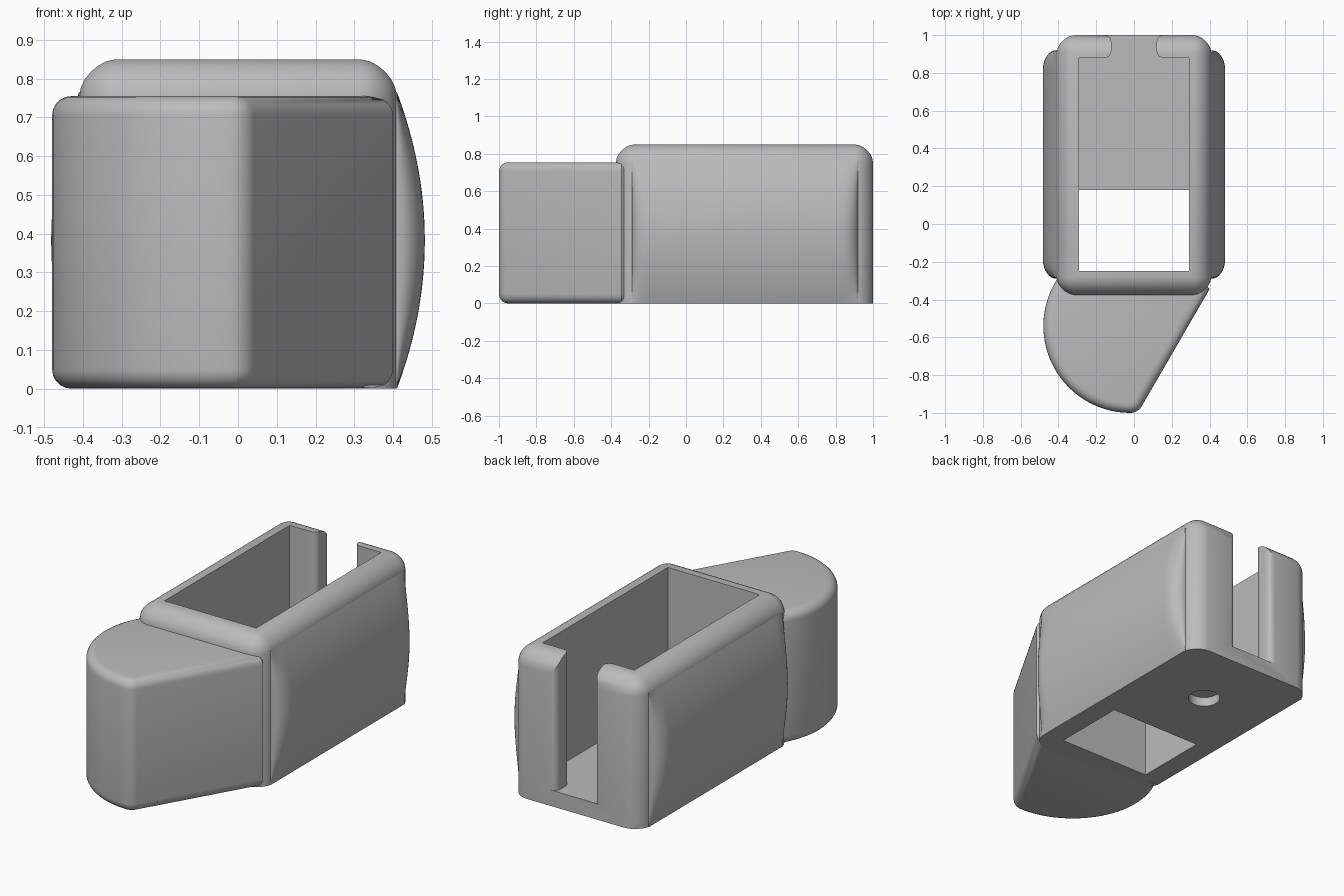
import bpy, bmesh
from math import sin, cos, pi, radians, sqrt

if "Cube" in bpy.data.objects:
    bpy.data.objects.remove(bpy.data.objects["Cube"])

grey = bpy.data.materials.new("plain_grey")
grey.use_nodes = True
grey.diffuse_color = (0.5, 0.5, 0.5, 1)
grey.node_tree.nodes["Principled BSDF"].inputs["Base Color"].default_value = (0.5, 0.5, 0.5, 1)


def make(name, bm):
    bmesh.ops.recalc_face_normals(bm, faces=bm.faces)
    mesh = bpy.data.meshes.new(name)
    bm.to_mesh(mesh)
    bm.free()
    obj = bpy.data.objects.new(name, mesh)
    bpy.context.collection.objects.link(obj)
    mesh.materials.append(grey)
    return obj


def activate(obj):
    bpy.ops.object.select_all(action='DESELECT')
    obj.select_set(True)
    bpy.context.view_layer.objects.active = obj


def smooth(obj):
    activate(obj)
    bpy.ops.object.shade_smooth_by_angle(angle=radians(35))


def prism(points, depth):
    """Extrude a closed loop of 3D points along a vector."""
    bm = bmesh.new()
    face = bm.faces.new([bm.verts.new(p) for p in points])
    ext = bmesh.ops.extrude_face_region(bm, geom=[face])
    moved = [v for v in ext["geom"] if isinstance(v, bmesh.types.BMVert)]
    bmesh.ops.translate(bm, verts=moved, vec=depth)
    return bm


def arc(cx, cy, r, a0, a1, n):
    steps = [radians(a0 + (a1 - a0) * i / n) for i in range(n + 1)]
    return [(cx + r * cos(a), cy + r * sin(a)) for a in steps]


def cut(obj, cutter):
    cutter.hide_render = True
    mod = obj.modifiers.new("cut", 'BOOLEAN')
    mod.operation = 'DIFFERENCE'
    mod.solver = 'EXACT'
    mod.object = cutter
    activate(obj)
    bpy.ops.object.modifier_apply(modifier=mod.name)
    bpy.data.objects.remove(cutter)


# Holder box: rounded at the top and upright edges, sharp at the base
W, FRONT, BACK, H = 0.41, -0.375, 1.0, 0.85
FLOOR = 0.09
bm = prism([(-W, FRONT, 0), (W, FRONT, 0), (W, BACK, 0), (-W, BACK, 0)], (0, 0, H))
rounded = [e for e in bm.edges if max(v.co.z for v in e.verts) > 0.5]
bmesh.ops.bevel(bm, geom=rounded, offset=0.095, segments=6, profile=0.45, affect='EDGES')
box = make("holder_box", bm)

# Cavity with the opening through the front part of the floor
outline = [(-0.25, -0.1), (0.18, -0.1), (0.18, FLOOR), (0.88, FLOOR), (0.88, 1), (-0.25, 1)]
cut(box, make("cavity_cutter", prism([(-0.29, y, z) for y, z in outline], (0.58, 0, 0))))

# Slot in the back wall, with rounded post edges
r = 0.035
half = [(0.12 + r, 0.85)] + arc(0.12 + r, 0.88 + r, r, 270, 180, 5)
half += arc(0.12 + r, BACK - r, r, 180, 90, 5) + [(0.12 + r, 1.1)]
plan = half + [(-x, y) for x, y in reversed(half)]
cut(box, make("slot_cutter", prism([(x, y, FLOOR + 0.001) for x, y in plan], (0, 0, 1))))

# Blind round recess under the floor
ring = arc(0, 0.59, 0.085, 0, 350, 35)
cut(box, make("recess_cutter", prism([(x, y, -0.1) for x, y in ring], (0, 0, 0.153))))
smooth(box)

# Bulging side panels
Y0, Y1, EDGE, TOP, BULGE = -0.29, 0.92, 0.1, 0.765, 0.072
ends = [(EDGE * (1 - cos(pi / 2 * i / 8)), sin(pi / 2 * i / 8)) for i in range(9)]
stations = [(Y0 + d, g) for d, g in ends] + [(Y1 - d, g) for d, g in reversed(ends)]
bm = bmesh.new()
rows = []
for y, g in [(Y0, None)] + stations + [(Y1, None)]:
    row = []
    for j in range(25):
        t = j / 12 - 1
        x = W - 0.06 if g is None else W + BULGE * g * (1 - t * t)
        row.append(bm.verts.new((x, y, TOP * j / 24)))
    rows.append(row)
for a, b in zip(rows, rows[1:]):
    for j in range(24):
        bm.faces.new((a[j], a[j + 1], b[j + 1], b[j]))
bmesh.ops.holes_fill(bm, edges=[e for e in bm.edges if e.is_boundary], sides=0)
panel = make("side_panels", bm)
mirror = panel.modifiers.new("mirror", 'MIRROR')
activate(panel)
bpy.ops.object.modifier_apply(modifier=mirror.name)
smooth(panel)

# Curved nose: round on one side, straight on the other
plan = arc(-0.02, -0.54, 0.46, 147, 270, 28)
plan += arc(-0.02, -0.93, 0.07, 270, 329, 6)[1:]
plan += [(0.4, -0.345), (0.36, -0.29)]
bm = prism([(x, y, 0) for x, y in plan], (0, 0, 0.755))
rims = [e for e in bm.edges if abs(e.verts[0].co.z - e.verts[1].co.z) < 0.01]
bmesh.ops.bevel(bm, geom=rims, offset=0.05, segments=5, profile=0.5,
                affect='EDGES', clamp_overlap=False)
smooth(make("nose", bm))
